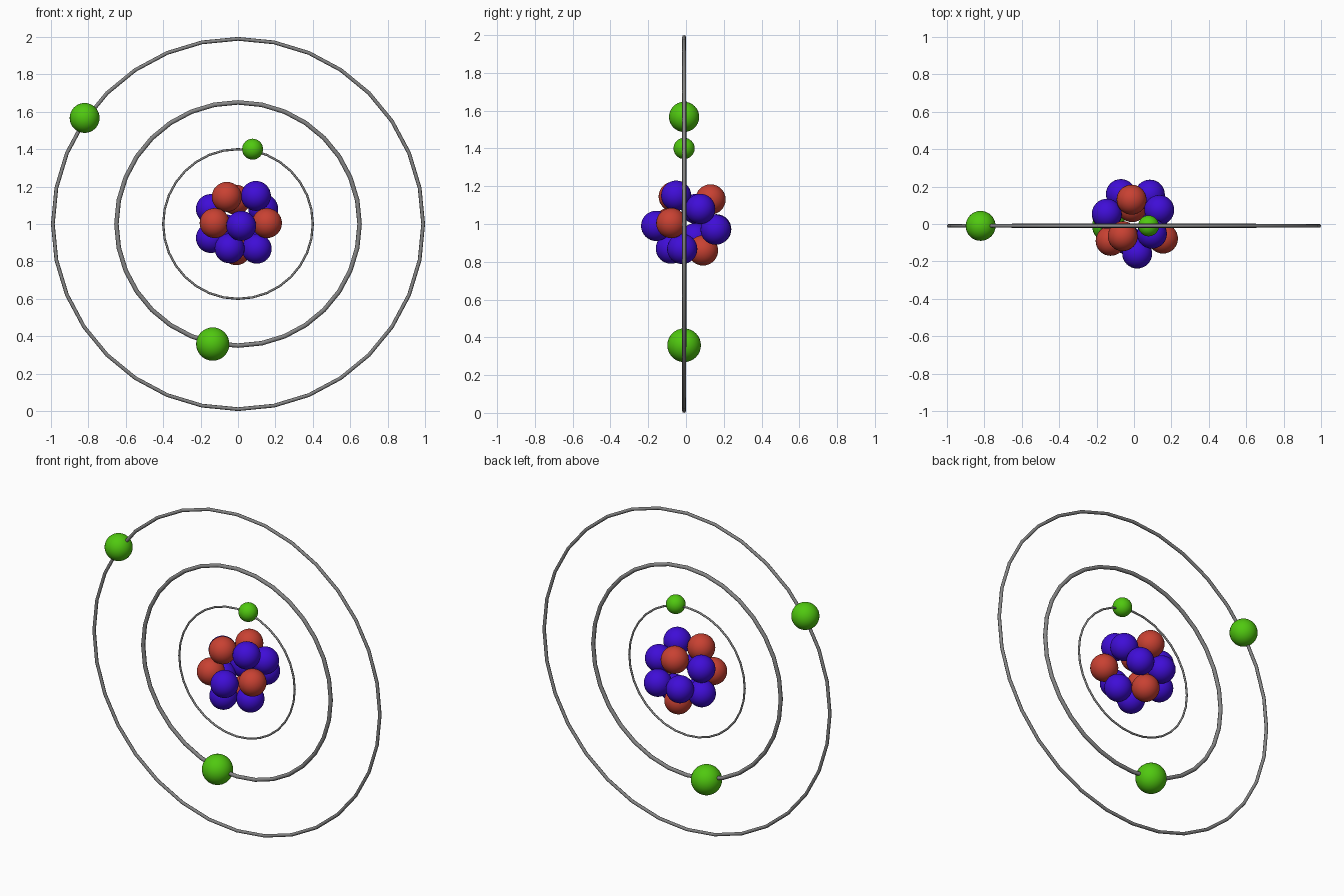
import bpy, math

if "Cube" in bpy.data.objects:
    bpy.data.objects.remove(bpy.data.objects["Cube"])


def material(name, rgb):
    m = bpy.data.materials.new(name)
    m.diffuse_color = (*rgb, 1)
    m.use_nodes = True
    m.node_tree.nodes["Principled BSDF"].inputs["Base Color"].default_value = m.diffuse_color
    return m


RED = material("red", (0.58, 0.053, 0.032))
BLUE = material("blue", (0.05, 0.004, 0.68))
GREEN = material("green", (0.08, 0.58, 0.005))
GREY = material("grey", (0.24, 0.24, 0.24))
PLANE_Y = -0.01  # plane of the orbits


def finish(name, mat):
    ob = bpy.context.object
    ob.name = name
    ob.data.materials.append(mat)
    bpy.ops.object.shade_smooth()


def ball(name, loc, radius, mat):
    bpy.ops.mesh.primitive_uv_sphere_add(segments=32, ring_count=16,
                                         radius=radius, location=loc)
    finish(name, mat)


def orbit(name, major, minor):
    bpy.ops.mesh.primitive_torus_add(major_segments=32, minor_segments=8,
                                     major_radius=major, minor_radius=minor,
                                     location=(0, PLANE_Y, 1),
                                     rotation=(math.pi / 2, 0, 0))
    finish(name, GREY)


# Orbit rings
orbit("inner_orbit", 0.40, 0.006)
orbit("middle_orbit", 0.65, 0.012)
orbit("outer_orbit", 0.99, 0.010)

# Electrons riding on the rings
ball("inner_electron", (0.078, PLANE_Y, 1.40), 0.056, GREEN)
ball("middle_electron", (-0.135, PLANE_Y, 0.358), 0.089, GREEN)
ball("outer_electron", (-0.82, PLANE_Y, 1.567), 0.08, GREEN)

# Nucleus: protons and neutrons packed in a cluster
protons = [(-0.06, -0.065, 1.145), (-0.125, -0.09, 1.005), (0.155, -0.078, 1.005),
           (-0.013, 0.13, 1.13), (-0.01, 0.09, 0.86)]
neutrons = [(0.096, -0.052, 1.15), (0.017, -0.158, 0.99), (0.10, -0.02, 0.868),
            (-0.045, -0.08, 0.87), (-0.145, 0.055, 1.08), (-0.145, 0.05, 0.925),
            (0.135, 0.075, 1.08), (-0.07, 0.16, 0.972), (0.085, 0.157, 0.97)]
for i, p in enumerate(protons):
    ball(f"proton_{i + 1}", p, 0.08, RED)
for i, p in enumerate(neutrons):
    ball(f"neutron_{i + 1}", p, 0.08, BLUE)
